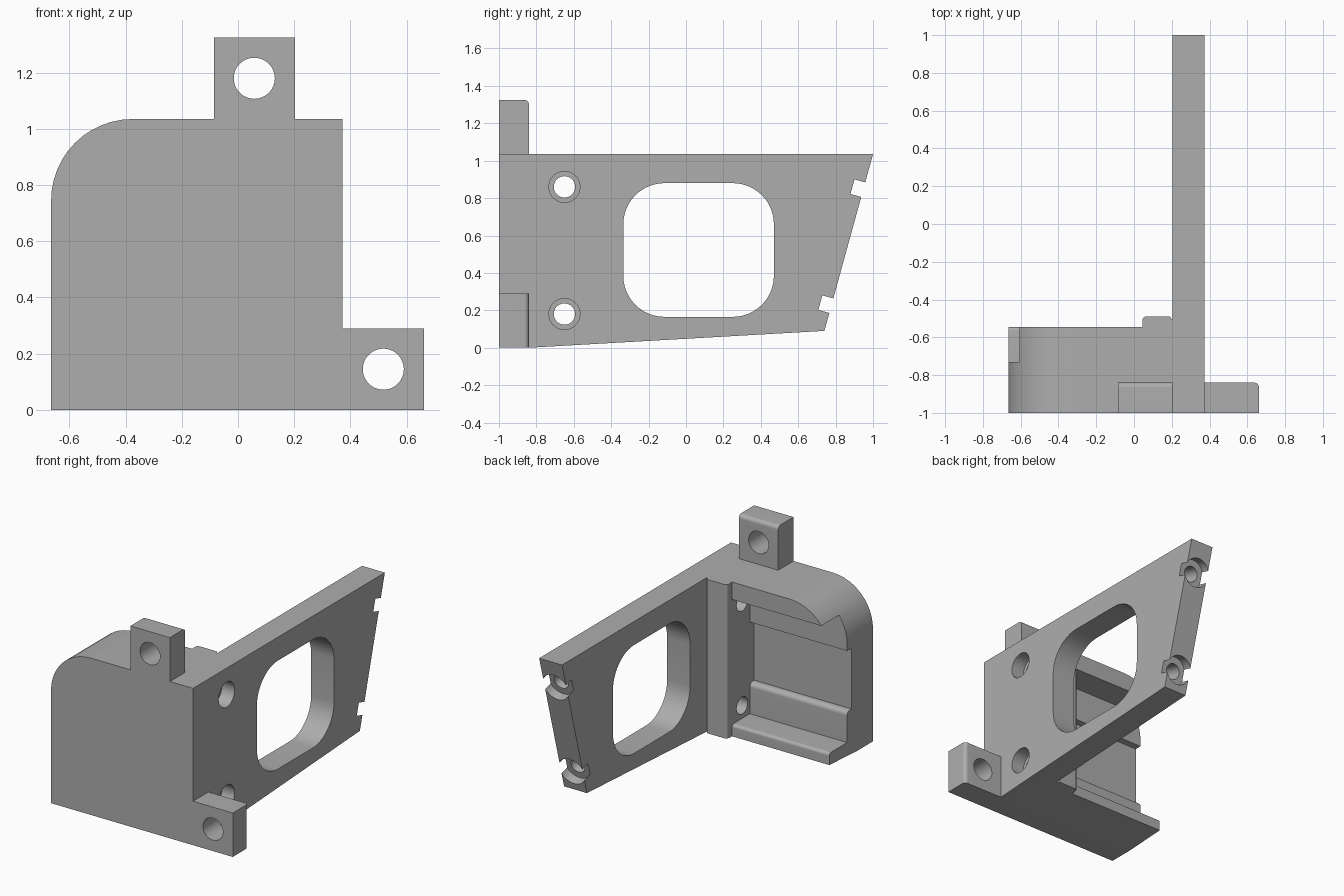
import bpy, bmesh, math
from mathutils import Vector, Matrix

old = bpy.data.objects.get("Cube")
if old:
    bpy.data.objects.remove(old, do_unlink=True)

grey = bpy.data.materials.new("plain grey")
grey.use_nodes = True
colour = (0.42, 0.42, 0.42, 1)
grey.diffuse_color = colour
grey.node_tree.nodes["Principled BSDF"].inputs["Base Color"].default_value = colour


def finish(name, bm):
    bmesh.ops.recalc_face_normals(bm, faces=bm.faces)
    mesh = bpy.data.meshes.new(name)
    bm.to_mesh(mesh)
    bm.free()
    mesh.materials.append(grey)
    ob = bpy.data.objects.new(name, mesh)
    bpy.context.collection.objects.link(ob)
    return ob


def rounded(points, steps=12):
    """Outline whose corners carry an optional third value, the radius."""
    out = []
    for i, p in enumerate(points):
        c = Vector(p[:2])
        if len(p) < 3:
            out.append(c)
            continue
        u = (Vector(points[i - 1][:2]) - c).normalized()
        v = (Vector(points[(i + 1) % len(points)][:2]) - c).normalized()
        # right-angled corners: quarter circle about the inner centre
        centre = c + (u + v) * p[2]
        for k in range(steps + 1):
            t = math.pi / 2 * k / steps
            out.append(centre - v * p[2] * math.cos(t) - u * p[2] * math.sin(t))
    return out


def prism(name, axis, points, lo, hi):
    place = {"x": lambda p, h: (h, p[0], p[1]),
             "y": lambda p, h: (p[0], h, p[1]),
             "z": lambda p, h: (p[0], p[1], h)}[axis]
    bm = bmesh.new()
    outline = rounded(points)
    a, b = [[bm.verts.new(place(p, h)) for p in outline] for h in (lo, hi)]
    bm.faces.new(a)
    bm.faces.new(b)
    for i in range(len(a)):
        bm.faces.new((a[i - 1], a[i], b[i], b[i - 1]))
    return finish(name, bm)


def rod(start, end, radius):
    start, end = Vector(start), Vector(end)
    d = end - start
    m = Matrix.Translation((start + end) / 2) @ d.to_track_quat("Z", "Y").to_matrix().to_4x4()
    bm = bmesh.new()
    bmesh.ops.create_cone(bm, cap_ends=True, segments=48, radius1=radius,
                          radius2=radius, depth=d.length, matrix=m)
    return finish("cutter", bm)


def carve(ob, tools, operation="DIFFERENCE"):
    for tool in tools:
        mod = ob.modifiers.new("carve", "BOOLEAN")
        mod.operation, mod.solver, mod.object = operation, "EXACT", tool
        bpy.context.view_layer.update()
        graph = bpy.context.evaluated_depsgraph_get()
        mesh = bpy.data.meshes.new_from_object(ob.evaluated_get(graph))
        ob.modifiers.clear()
        ob.data = mesh
        bpy.data.objects.remove(tool, do_unlink=True)


def box_points(a0, a1, b0, b1, r):
    return [(a0, b0, r), (a1, b0, r), (a1, b1, r), (a0, b1, r)]


LEFT, INNER, PLATE, RIGHT = -0.665, 0.045, 0.205, 0.372
TOP, FRONT, TAB_BACK = 1.035, -1.0, -0.84

# Channel-shaped housing, open at the back and on one side
housing = prism("housing", "x", [
    (FRONT, 0), (TAB_BACK, 0), (-0.545, 0.017), (-0.545, 0.095, 0.02),
    (-0.73, 0.095), (-0.73, 0.3, 0.03), (-0.775, 0.3), (-0.775, 0.7),
    (-0.73, 0.7), (-0.73, 0.92), (-0.545, 0.92), (-0.545, TOP), (FRONT, TOP)],
    LEFT, INNER)
carve(housing, [prism("cutter", "y", [
    (LEFT, -0.1), (0.1, -0.1), (0.1, TOP), (LEFT, TOP, 0.29)], -1.1, -0.4)], "INTERSECT")

# Screw boss between housing and plate
boss = prism("screw_boss", "x", [
    (FRONT, 0), (TAB_BACK, 0), (-0.49, 0.02), (-0.49, TOP), (FRONT, TOP)], INNER, PLATE)
carve(boss, [prism("cutter", "z", [
    (INNER, -1.1), (PLATE, -1.1), (PLATE, -0.51), (0.19, -0.49), (INNER, -0.49, 0.02)],
    -0.1, 1.2)], "INTERSECT")

# Long side plate with its rounded window
plate = prism("side_plate", "x", [
    (FRONT, 0), (TAB_BACK, 0), (0.74, 0.09), (1, TOP), (FRONT, TOP)], PLATE, RIGHT)
carve(plate, [prism("cutter", "x", box_points(-0.335, 0.47, 0.165, 0.88, 0.22), 0.1, 0.5)])

# Counterbored side screw holes
for z in (0.18, 0.86):
    carve(boss, [rod((0, -0.65, z), (0.3, -0.65, z), 0.057)])
    carve(plate, [rod((0.1, -0.65, z), (0.5, -0.65, z), 0.057),
                  rod((0.28, -0.65, z), (0.5, -0.65, z), 0.083)])

# Recessed screw holes in the slanted end
outward = Vector((0, 0.964, -0.265))
for y, z in ((0.948, 0.845), (0.776, 0.225)):
    c = Vector(((PLATE + RIGHT) / 2, y, z))
    carve(plate, [rod(c - outward * 0.06, c + outward * 0.1, 0.093),
                  rod(c - outward * 0.22, c + outward * 0.1, 0.05)])

# Mounting tabs
top_tab = prism("top_tab", "x", [
    (FRONT, TOP), (TAB_BACK, TOP), (TAB_BACK, 1.325, 0.025), (FRONT, 1.325)], -0.085, 0.203)
carve(top_tab, [rod((0.058, -1.2, 1.18), (0.058, -0.7, 1.18), 0.073)])
side_tab = prism("side_tab", "z", [
    (RIGHT, FRONT), (0.662, FRONT), (0.662, TAB_BACK, 0.025), (RIGHT, TAB_BACK)], 0, 0.29)
carve(side_tab, [rod((0.517, -1.2, 0.145), (0.517, -0.7, 0.145), 0.073)])

# Smooth curved walls, keep hard edges
for ob in (housing, boss, plate, top_tab, side_tab):
    bpy.ops.object.select_all(action="DESELECT")
    ob.select_set(True)
    bpy.context.view_layer.objects.active = ob
    bpy.ops.object.shade_smooth_by_angle(angle=math.radians(25))
